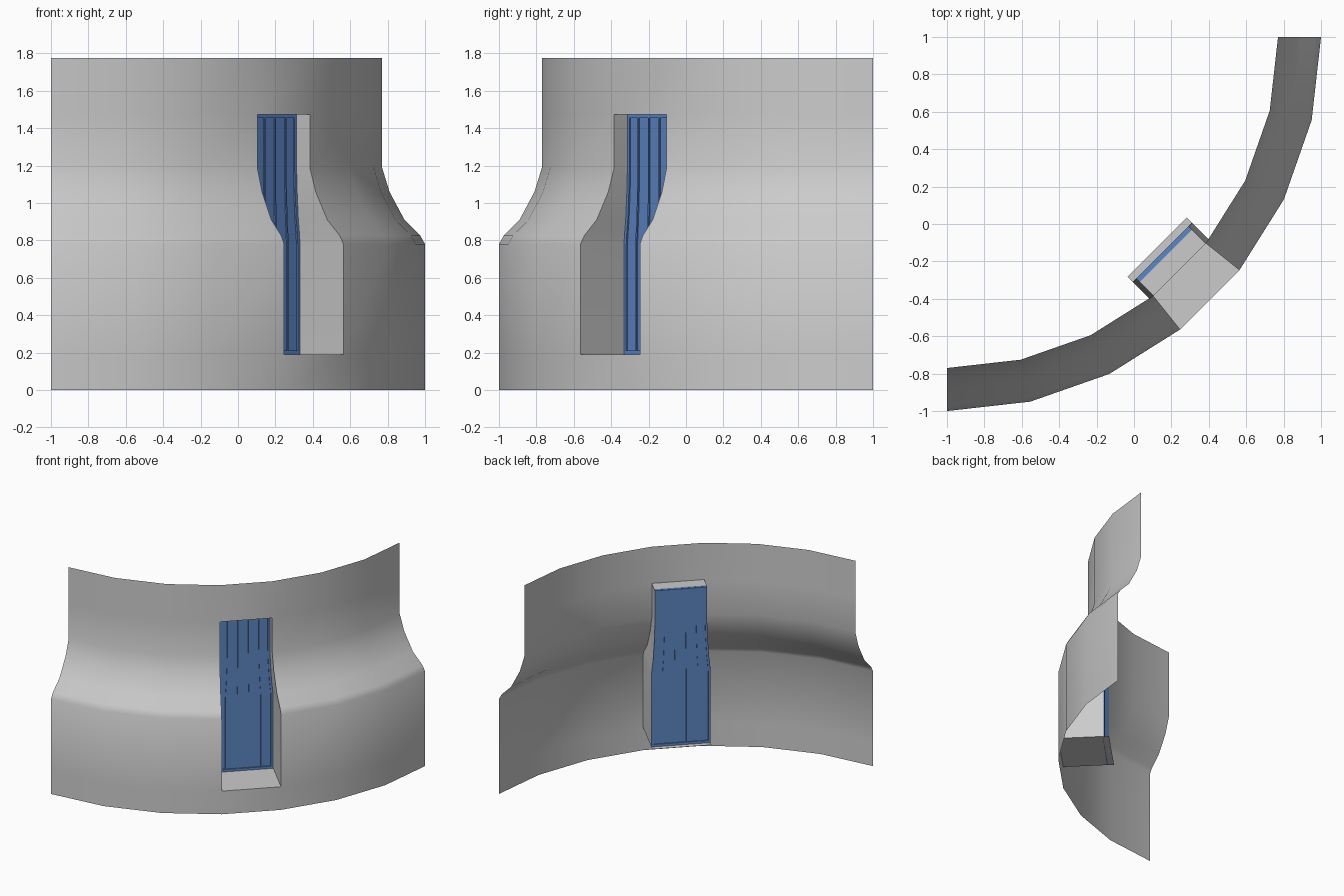
import bpy, bmesh, math
from mathutils import Vector

if "Cube" in bpy.data.objects:
    bpy.data.objects.remove(bpy.data.objects["Cube"], do_unlink=True)


def material(name, color):
    m = bpy.data.materials.new(name)
    m.use_nodes = True
    m.diffuse_color = color
    m.node_tree.nodes["Principled BSDF"].inputs["Base Color"].default_value = color
    return m


GREY = material("wall grey", (0.6, 0.6, 0.6, 1))
BLUE = material("window blue", (0.11, 0.24, 0.56, 1))

# Wall section as (radius, height); the arc is centred on one corner
PROFILE = [(2, 0), (2, 0.19), (2, 0.78), (1.975, 0.825), (1.89, 0.91),
           (1.81, 1.06), (1.77, 1.19), (1.77, 1.473), (1.77, 1.775)]
OPENING = PROFILE[1:-1]
SILL_Z, HEAD_Z = OPENING[0][1], OPENING[-1][1]
SEGMENTS = 7
STEP = math.pi / 2 / SEGMENTS
HALF = STEP / 2
CENTRE = Vector((-1, 1, 0))
OUT = Vector((1, -1, 0)).normalized()
SIDE = Vector((1, 1, 0)).normalized()


def place(depth, side, z):
    """Point at a distance from the arc centre, across the opening."""
    return CENTRE + OUT * depth + SIDE * side + Vector((0, 0, z))


def finish(name, bm, mat, smooth=False):
    mesh = bpy.data.meshes.new(name)
    bm.to_mesh(mesh)
    bm.free()
    mesh.materials.append(mat)
    obj = bpy.data.objects.new(name, mesh)
    bpy.context.collection.objects.link(obj)
    if smooth:
        bpy.ops.object.select_all(action='DESELECT')
        obj.select_set(True)
        bpy.context.view_layer.objects.active = obj
        bpy.ops.object.shade_smooth_by_angle(angle=math.radians(35))
    return obj


def grid(bm, rows, skip=lambda i, j: False):
    """Join rows of points with quads."""
    verts = [[bm.verts.new(p) for p in row] for row in rows]
    for i in range(len(rows) - 1):
        for j in range(len(rows[0]) - 1):
            if not skip(i, j):
                bm.faces.new((verts[i][j], verts[i][j + 1],
                              verts[i + 1][j + 1], verts[i + 1][j]))


# Curved wall, with the middle segment left open between sill and head
bm = bmesh.new()
rows = [[CENTRE + Vector((r * math.sin(k * STEP), -r * math.cos(k * STEP), z))
         for k in range(SEGMENTS + 1)] for r, z in PROFILE]
grid(bm, rows, lambda i, j: j == SEGMENTS // 2 and 0 < i < len(PROFILE) - 2)
finish("curved_wall", bm, GREY, True)

# Reveals on both sides of the opening
for name, sign in (("left_jamb", 1), ("right_jamb", -1)):
    bm = bmesh.new()
    rows = []
    for r, z in OPENING:
        s = sign * r * math.sin(HALF)
        rows.append([place(r * math.cos(HALF), s, z), place(1.63, s, z)][::sign])
    grid(bm, rows)
    bmesh.ops.reverse_faces(bm, faces=bm.faces)
    finish(name, bm, GREY, True)

# Sill and head
for name, r, z, inner in (("sill", 2, SILL_Z, 1.59), ("head", 1.77, HEAD_Z, 1.655)):
    bm = bmesh.new()
    s = r * math.sin(HALF)
    grid(bm, [[place(d, -s, z), place(d, s, z)] for d in (inner, r * math.cos(HALF))])
    bmesh.ops.recalc_face_normals(bm, faces=bm.faces)
    face = next(iter(bm.faces))
    if (face.normal.z > 0) != (name == "sill"):
        face.normal_flip()
    finish(name, bm, GREY)


def bar(name, f0, f1, d0, d1, section):
    """Solid strip that follows the changing width of the opening."""
    bm = bmesh.new()
    rows = []
    for r, z in section:
        s = r * math.sin(HALF)
        rows.append([place(d, f * s, z) for f, d in
                     ((f0, d0), (f1, d0), (f1, d1), (f0, d1), (f0, d0))])
    grid(bm, rows)
    bmesh.ops.remove_doubles(bm, verts=bm.verts, dist=0.0001)
    bmesh.ops.holes_fill(bm, edges=bm.edges)
    bmesh.ops.recalc_face_normals(bm, faces=bm.faces)
    finish(name, bm, BLUE)


# Window pane, side stiles, mullions and rails
BACK, FRONT = 1.628, 1.66
bar("window_pane", -0.98, 0.98, 1.637, 1.65, OPENING)
bar("right_stile", -0.995, -0.92, BACK, FRONT, OPENING)
bar("left_stile", 0.92, 0.995, BACK, FRONT, OPENING)
for n in range(1, 5):
    f = -1 + n * 0.4
    bar(f"mullion_{n}", f - 0.02, f + 0.02, BACK + 0.002, FRONT - 0.002, OPENING)
bar("bottom_rail", -0.92, 0.92, BACK, FRONT, [(2, SILL_Z + 0.001), (2, SILL_Z + 0.02)])
bar("top_rail", -0.92, 0.92, BACK, FRONT, [(1.77, HEAD_Z - 0.02), (1.77, HEAD_Z - 0.001)])
